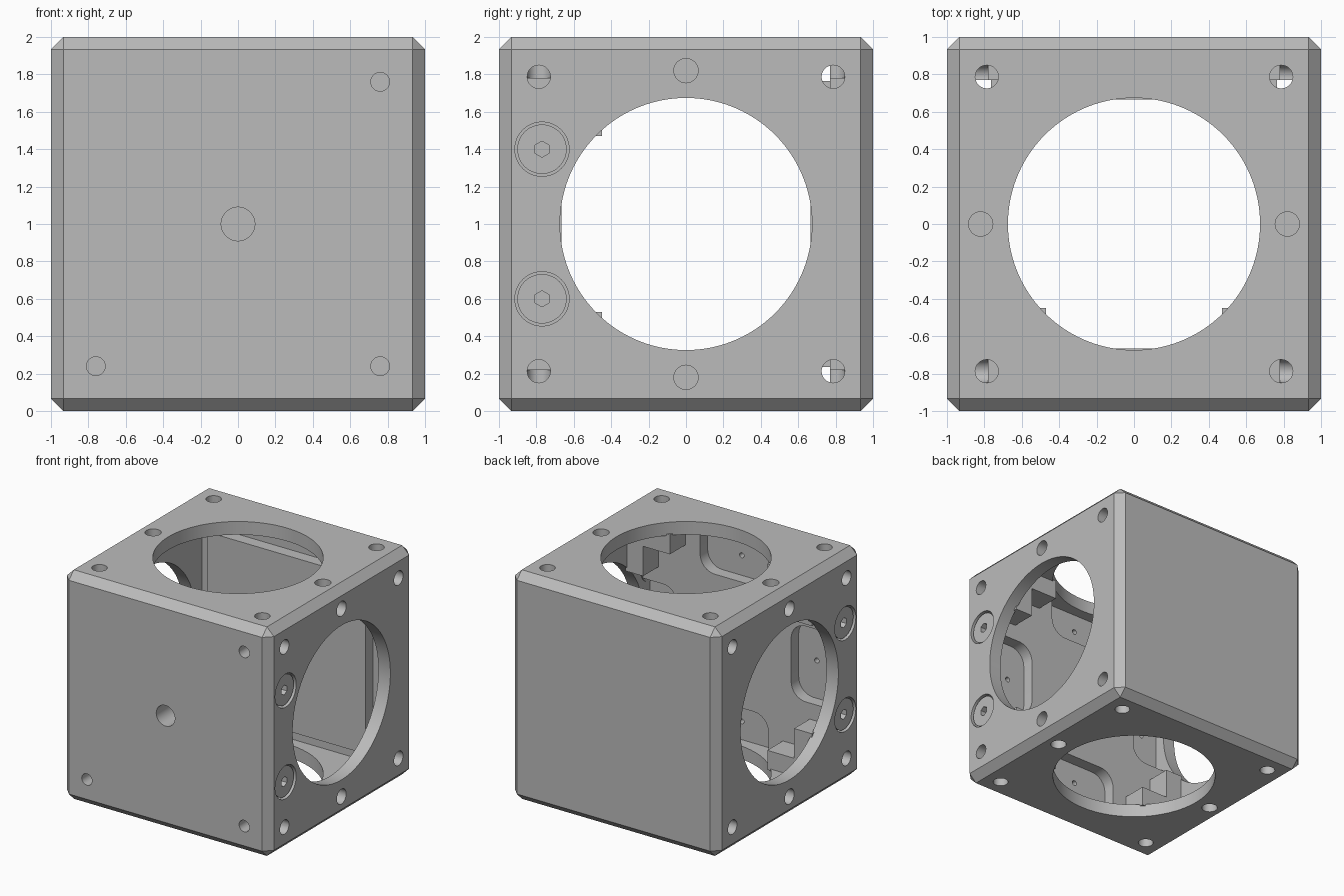
import bpy, bmesh, math
from mathutils import Matrix, Vector

if "Cube" in bpy.data.objects:
    bpy.data.objects.remove(bpy.data.objects["Cube"], do_unlink=True)

grey = bpy.data.materials.new("satin grey metal")
grey.use_nodes = True
grey.diffuse_color = (0.5, 0.5, 0.5, 1)
grey.node_tree.nodes["Principled BSDF"].inputs["Base Color"].default_value = (0.5, 0.5, 0.5, 1)

MID = Vector((0, 0, 1))      # cube centre; all parts are placed relative to it
WALL = 0.885                 # inner face of the side walls
SIGNS = (-1, 1)


def finish(name, bm):
    mesh = bpy.data.meshes.new(name)
    bm.to_mesh(mesh)
    bm.free()
    mesh.materials.append(grey)
    ob = bpy.data.objects.new(name, mesh)
    bpy.context.scene.collection.objects.link(ob)
    return ob


def box(name, lo, hi, round_y=0, chamfer=0):
    lo, hi = Vector(lo), Vector(hi)
    bm = bmesh.new()
    bmesh.ops.create_cube(bm, size=1)
    for v in bm.verts:
        v.co = MID + (lo + hi) / 2 + v.co * (hi - lo)
    if round_y:
        edges = [e for e in bm.edges if abs((e.verts[0].co - e.verts[1].co).y) > 0.001]
        bmesh.ops.bevel(bm, geom=edges, offset=round_y, segments=8, profile=0.5, affect='EDGES')
    if chamfer:
        bmesh.ops.bevel(bm, geom=bm.edges[:], offset=chamfer, segments=1, affect='EDGES')
    return finish(name, bm)


def rod(name, start, end, radius, sides=40):
    start, end = Vector(start), Vector(end)
    axis = end - start
    bm = bmesh.new()
    turn = axis.to_track_quat('Z', 'Y').to_matrix().to_4x4()
    bmesh.ops.create_cone(bm, cap_ends=True, segments=sides, radius1=radius, radius2=radius,
                          depth=axis.length,
                          matrix=Matrix.Translation(MID + (start + end) / 2) @ turn)
    return finish(name, bm)


def combine(target, tool, operation='DIFFERENCE'):
    mod = target.modifiers.new("combine", 'BOOLEAN')
    mod.operation, mod.solver, mod.object = operation, 'EXACT', tool
    bpy.context.view_layer.objects.active = target
    bpy.ops.object.modifier_apply(modifier=mod.name)
    bpy.data.objects.remove(tool, do_unlink=True)


def drill(target, outer, direction, depth, radius, sides=32):
    outer, direction = Vector(outer), Vector(direction)
    combine(target, rod("drill", outer - direction * 0.05, outer + direction * depth, radius, sides))


# Chamfered hollow cube with large bores through the sides, top and bottom
body = box("cube_housing", (-1, -1, -1), (1, 1, 1), chamfer=0.067)
combine(body, box("cavity", (-WALL, -0.77, -WALL), (WALL, 0.77, WALL)))
drill(body, (-1, 0, 0), (1, 0, 0), 2.1, 0.674, 96)
drill(body, (0, 0, -1), (0, 0, 1), 2.1, 0.674, 96)

# Raised floor of the back wall, with a groove left around it
combine(body, box("back_pad", (-0.765, 0.665, -0.765), (0.765, 0.8, 0.765)), 'UNION')

# Front lid pad with a rounded recess and a pin hole in the middle of each side
lid = box("lid_pad", (-0.9, -0.8, -0.9), (0.9, -0.665, 0.9))
for s in SIGNS:
    near, far = sorted((s * 0.55, s * 1.2))
    combine(lid, box("recess", (near, -0.77, -0.33), (far, -0.5, 0.33), round_y=0.14))
    combine(lid, box("recess", (-0.33, -0.77, near), (0.33, -0.5, far), round_y=0.14))
combine(body, lid, 'UNION')
for s in SIGNS:
    drill(body, (s * 0.725, -0.77, 0), (0, -1, 0), 0.08, 0.022, 16)
    drill(body, (0, -0.77, s * 0.725), (0, -1, 0), 0.08, 0.022, 16)

# Stepped corner posts behind the lid
for sx in SIGNS:
    for sz in SIGNS:
        for a, b in ((0.47, 0.73), (0.73, 0.47)):
            x0, x1 = sorted((sx * a, sx * 0.9))
            z0, z1 = sorted((sz * b, sz * 0.9))
            combine(body, box("post", (x0, -0.7, z0), (x1, -0.45, z1)), 'UNION')

# Mounting holes around the bores, and seats for the side screws
for s in SIGNS:
    for a in SIGNS:
        for b in SIGNS:
            drill(body, (s, a * 0.787, b * 0.787), (-s, 0, 0), 0.22, 0.062)
            drill(body, (a * 0.787, b * 0.787, s), (0, 0, -s), 0.22, 0.062)
        drill(body, (s, 0, a * 0.82), (-s, 0, 0), 0.1, 0.065)
        drill(body, (a * 0.82, 0, s), (0, 0, -s), 0.1, 0.065)
        drill(body, (s, -0.77, a * 0.4), (-s, 0, 0), 0.1, 0.145, 48)

# Front face holes: three small corner holes and one in the centre
for x, z in ((0.76, 0.76), (0.76, -0.76), (-0.76, -0.76)):
    drill(body, (x, -1, z), (0, 1, 0), 0.15, 0.05)
drill(body, (0, -1, 0), (0, 1, 0), 0.2, 0.09, 48)

# Hex socket screws in both sides
parts = [body]
for s in SIGNS:
    for a, level in ((1, "upper"), (-1, "lower")):
        side = "left" if s > 0 else "right"
        screw = rod(f"{side}_{level}_screw", (s * 0.88, -0.77, a * 0.4),
                    (s * 0.985, -0.77, a * 0.4), 0.132, 48)
        drill(screw, (s * 0.985, -0.77, a * 0.4), (-s, 0, 0), 0.06, 0.043, 6)
        parts.append(screw)

# Smooth the round walls, keep the machined edges sharp
for ob in bpy.context.selected_objects:
    ob.select_set(False)
for ob in parts:
    ob.select_set(True)
bpy.context.view_layer.objects.active = body
bpy.ops.object.shade_smooth_by_angle(angle=math.radians(30))
